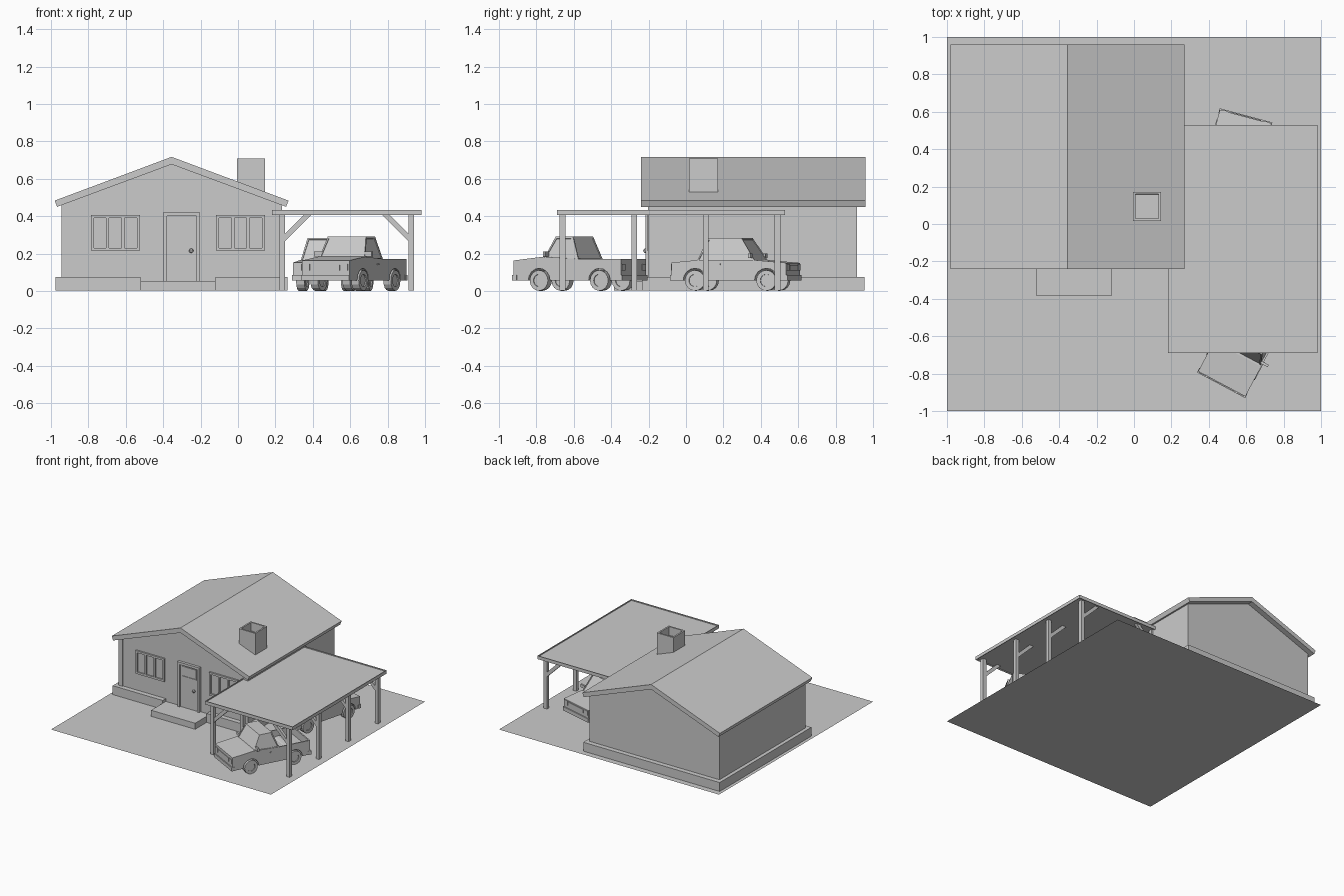
import bpy, bmesh
from math import radians, pi, sin, cos
from mathutils import Matrix, Vector

if "Cube" in bpy.data.objects:
    bpy.data.objects.remove(bpy.data.objects["Cube"])

grey = bpy.data.materials.new("plain grey")
grey.use_nodes = True
grey.diffuse_color = (0.6, 0.6, 0.6, 1)
grey.node_tree.nodes["Principled BSDF"].inputs["Base Color"].default_value = (0.6, 0.6, 0.6, 1)


def finish(bm, name, place=None):
    bmesh.ops.recalc_face_normals(bm, faces=bm.faces)
    mesh = bpy.data.meshes.new(name)
    bm.to_mesh(mesh)
    bm.free()
    mesh.materials.append(grey)
    obj = bpy.data.objects.new(name, mesh)
    bpy.context.collection.objects.link(obj)
    if place:
        obj.matrix_world = place
    return obj


def prism(name, profile, a, b, axis="y", place=None, edit=None):
    """Extrude an (x,z) profile along y, or a (y,z) profile along x."""
    def point(p, d):
        return (p[0], d, p[1]) if axis == "y" else (d, p[0], p[1])
    bm = bmesh.new()
    near = [bm.verts.new(point(p, a)) for p in profile]
    far = [bm.verts.new(point(p, b)) for p in profile]
    bm.faces.new(near)
    bm.faces.new(far[::-1])
    n = len(profile)
    for i in range(n):
        j = (i + 1) % n
        bm.faces.new((near[i], near[j], far[j], far[i]))
    bmesh.ops.recalc_face_normals(bm, faces=bm.faces)
    if edit:
        edit(bm)
    return finish(bm, name, place)


def box(name, x, y, z, place=None, edit=None):
    corners = [(x[0], z[0]), (x[1], z[0]), (x[1], z[1]), (x[0], z[1])]
    return prism(name, corners, y[0], y[1], "y", place, edit)


def recess(rule, rim, depth):
    """Sink the faces that match the rule, leaving a rim around them."""
    def edit(bm):
        bm.normal_update()
        faces = [f for f in bm.faces if rule(f)]
        bmesh.ops.inset_individual(bm, faces=faces, thickness=rim, depth=0)
        bmesh.ops.inset_individual(bm, faces=faces, thickness=0.0005, depth=-depth)
    return edit


def faces_up(f):
    return f.normal.z > 0.9


def faces_front(f):
    return f.normal.y < -0.9


# Ground
bm = bmesh.new()
bmesh.ops.create_grid(bm, x_segments=1, y_segments=1, size=1)
finish(bm, "ground")

# House walls, plinth and porch step
RIDGE = -0.355
FRONT = -0.195
prism("house_walls", [(-0.945, 0.002), (0.235, 0.002), (0.235, 0.46), (RIDGE, 0.677), (-0.945, 0.46)],
      FRONT, 0.915)
box("plinth", (-0.975, 0.265), (FRONT + 0.005, 0.955), (0.002, 0.075))
for side, x in (("right", (-0.975, -0.52)), ("left", (-0.12, 0.265))):
    box("plinth_front_" + side, x, (-0.235, FRONT + 0.005), (0.002, 0.075))
box("porch_step", (-0.52, -0.12), (-0.385, FRONT), (0.002, 0.052))
for side, x in (("right", -0.945), ("left", 0.2)):
    box("corner_board_" + side, (x, x + 0.035), (FRONT - 0.008, FRONT), (0.075, 0.458))

# Roof and chimney
prism("house_roof", [(-0.98, 0.483), (RIDGE, 0.717), (0.27, 0.483), (0.257, 0.45),
                     (RIDGE, 0.677), (-0.967, 0.45)], -0.24, 0.96)
box("chimney", (-0.005, 0.145), (0.017, 0.172), (0.48, 0.707),
    edit=recess(faces_up, 0.018, 0.07))


# Windows with three sunken panes
def window(name, x, width=0.262, z=(0.215, 0.405)):
    frame = 0.016
    pane = (width - 4 * frame) / 3
    y = (FRONT - 0.014, FRONT)
    for tag, lo, hi in (("sill", z[0], z[0] + frame), ("head", z[1] - frame, z[1])):
        box(name + "_" + tag, (x, x + width), y, (lo, hi))
    for i in range(4):
        left = x + i * (pane + frame)
        box(f"{name}_bar_{i}", (left, left + frame), y, (z[0] + frame, z[1] - frame))
    box(name + "_glass", (x, x + width), (FRONT - 0.004, FRONT), z)


window("right_window", -0.787)
window("left_window", -0.118)

# Door with frame, glazed panel and knob
for tag, x, z in (("right", (-0.4, -0.38), (0.052, 0.42)), ("left", (-0.222, -0.202), (0.052, 0.42)),
                  ("top", (-0.38, -0.222), (0.4, 0.42))):
    box("door_frame_" + tag, x, (FRONT - 0.022, FRONT), z)
box("door", (-0.38, -0.222), (FRONT - 0.01, FRONT), (0.052, 0.4))
box("door_window", (-0.365, -0.235), (FRONT - 0.015, FRONT), (0.305, 0.39),
    edit=recess(faces_front, 0.008, 0.004))
bm = bmesh.new()
bmesh.ops.create_icosphere(bm, subdivisions=2, radius=0.012,
                           matrix=Matrix.Translation((-0.25, FRONT - 0.022, 0.215)))
finish(bm, "door_knob")

# Carport roof, posts and braces
box("carport_roof", (0.183, 0.98), (-0.69, 0.53), (0.405, 0.432),
    edit=recess(lambda f: abs(f.normal.z) > 0.9, 0.008, 0.008))
MIDDLE = 0.5815
for i in range(4):
    y = -0.66 + i * 0.383
    for side, s in (("right", -1), ("left", 1)):
        outer = sorted((MIDDLE + s * 0.33, MIDDLE + s * 0.36))
        box(f"post_{side}_{i}", outer, (y - 0.015, y + 0.015), (0.002, 0.414))
        brace = [(0.335, 0.262), (0.335, 0.3), (0.222, 0.413), (0.184, 0.413)]
        prism(f"brace_{side}_{i}", [(MIDDLE + s * d, z) for d, z in brace], y - 0.012, y + 0.012)


# Vehicles: local y runs from the nose (0) to the tail
def vehicle(name, origin, turn, length, top, cabin, wheels, bed=None):
    place = Matrix.Translation((*origin, 0)) @ Matrix.Rotation(radians(turn), 4, "Z")
    half = 0.143
    # Body side with round wheel openings
    profile = [(0.012, 0.055)]
    for c in wheels:
        profile += [(c - 0.066 * cos(pi * k / 8), 0.055 + 0.066 * sin(pi * k / 8)) for k in range(9)]
    profile += [(length - 0.012, 0.055)] + top[::-1]
    edit = recess(lambda f: faces_up(f) and f.calc_center_median().y > bed, 0.014, 0.06) if bed else None
    prism(name + "_body", profile, -half, half, "x", place, edit)

    # Cabin tapering to the roof, with sunken glass
    base_front, base_back, roof_front, roof_back, low, high = cabin

    def taper(bm):
        for v in bm.verts:
            if v.co.z > (low + high) / 2:
                v.co.x *= 0.83
        recess(lambda f: abs(f.normal.z) < 0.9, 0.012, 0.004)(bm)
    prism(name + "_cabin", [(base_front, low), (base_back, low), (roof_back, high), (roof_front, high)],
          -half + 0.004, half - 0.004, "x", place, taper)

    # Bumpers, lights and grille
    for tag, y in (("front", (-0.008, 0.02)), ("rear", (length - 0.02, length + 0.008))):
        box(f"{name}_{tag}_bumper", (-half - 0.003, half + 0.003), y, (0.055, 0.085), place)
    for tag, y in (("head", (-0.004, 0.002)), ("tail", (length - 0.002, length + 0.004))):
        for side, s in (("right", -1), ("left", 1)):
            x = sorted((s * 0.095, s * 0.135))
            box(f"{name}_{tag}light_{side}", x, y, (0.11, 0.145), place)
    box(name + "_grille", (-0.085, 0.085), (-0.004, 0.002), (0.11, 0.14), place)

    # Wheels with sunken hubs, mirrors and handles
    for side, s in (("right", -1), ("left", 1)):
        for i, c in enumerate(wheels):
            bm = bmesh.new()
            move = Matrix.Translation((s * 0.124, c, 0.056)) @ Matrix.Rotation(pi / 2, 4, "Y")
            bmesh.ops.create_cone(bm, cap_ends=True, segments=16, radius1=0.055, radius2=0.055,
                                  depth=0.045, matrix=move)
            recess(lambda f: abs(f.normal.x) > 0.9, 0.022, 0.006)(bm)
            finish(bm, f"{name}_wheel_{side}_{i}", place)
        y = base_front + 0.02
        box(f"{name}_mirror_{side}", sorted((s * 0.13, s * 0.175)), (y - 0.006, y + 0.008),
            (low + 0.015, low + 0.04), place)
        y = (base_front + base_back) / 2 + 0.03
        box(f"{name}_handle_{side}", sorted((s * half, s * (half + 0.004))), (y, y + 0.022),
            (0.14, 0.147), place)


vehicle("pickup", (0.469, -0.855), -28, 0.65,
        [(0, 0.085), (0, 0.163), (0.18, 0.183), (0.39, 0.171), (0.65, 0.171), (0.65, 0.085)],
        (0.18, 0.39, 0.24, 0.345, 0.17, 0.29), (0.155, 0.52), bed=0.42)
vehicle("sedan", (0.597, 0.573), 165, 0.635,
        [(0, 0.085), (0, 0.15), (0.175, 0.165), (0.49, 0.165), (0.635, 0.152), (0.635, 0.085)],
        (0.175, 0.495, 0.255, 0.44, 0.16, 0.283), (0.11, 0.505))
